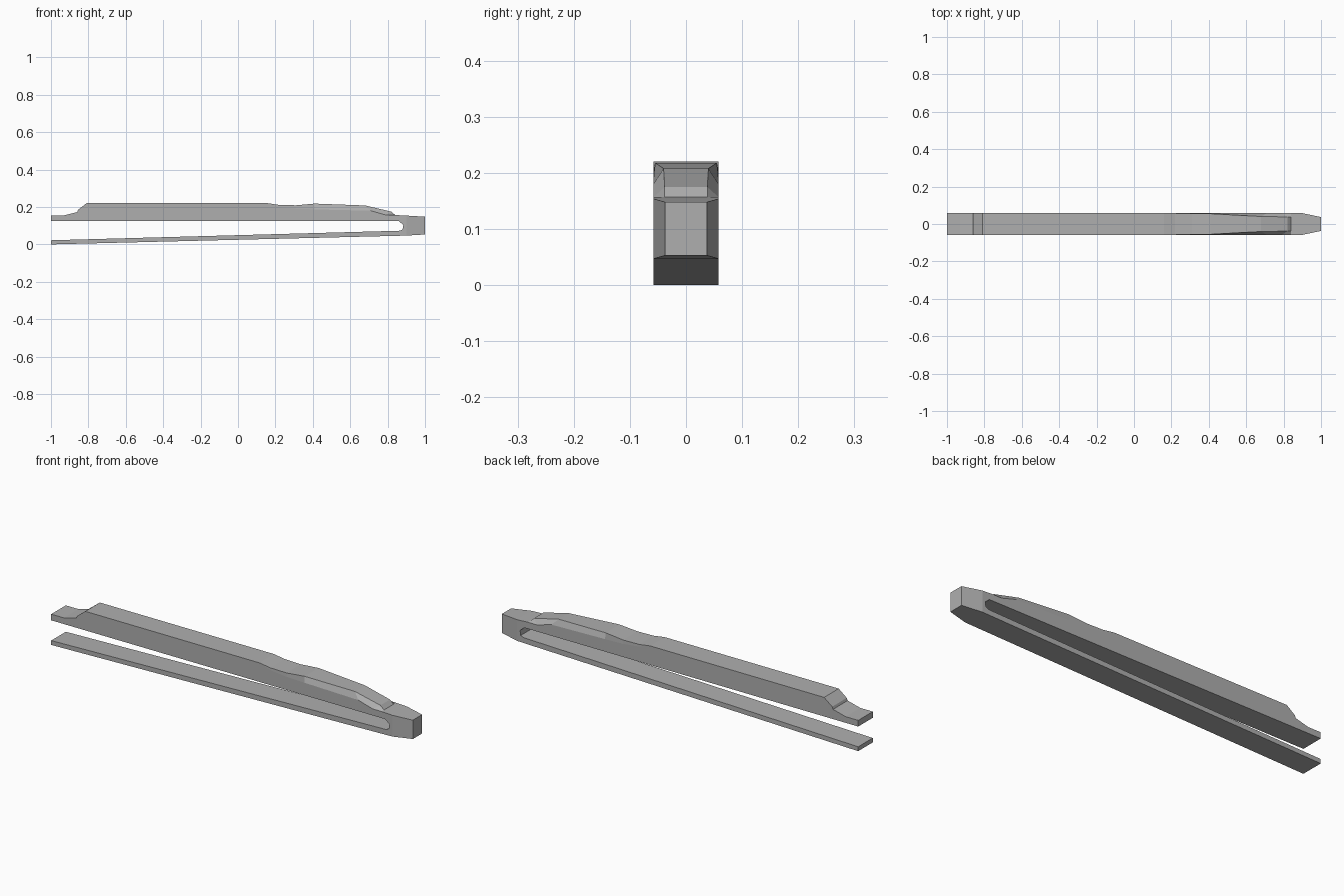
import bpy, bmesh

if "Cube" in bpy.data.objects:
    bpy.data.objects.remove(bpy.data.objects["Cube"])

W = 0.058  # half width of the clip

# Closed outline of the bent clip: x, z of the edge; optionally the half width
# there and the x, z where its chamfer meets the flat side wall.
OUTLINE = [
    # lower arm and inside of the bend
    (-1, 0), (-1, 0.022), (0.865, 0.073), (0.88, 0.08), (0.884, 0.104), (0.86, 0.124),
    # upper arm: tail step and long flat top
    (-1, 0.124), (-1, 0.155), (-0.93, 0.155), (-0.86, 0.173), (-0.855, 0.185),
    (-0.81, 0.22), (0.16, 0.22),
    # thumb rest with chamfered sides
    (0.22, 0.211, 0.0575, 0.22, 0.2), (0.31, 0.209, 0.057, 0.31, 0.19),
    (0.41, 0.218, 0.055, 0.41, 0.187), (0.68, 0.208, 0.04, 0.71, 0.18),
    (0.82, 0.175, 0.038, 0.79, 0.157), (0.84, 0.157, 0.038, 0.84, 0.157),
    # tapered head
    (0.9, 0.154), (1, 0.148, 0.037, 0.9, 0.154), (1, 0.053, 0.037, 0.9, 0.047), (0.9, 0.047),
]

mat = bpy.data.materials.new("steel grey")
mat.diffuse_color = (0.43, 0.43, 0.43, 1)
mat.use_nodes = True
mat.node_tree.nodes["Principled BSDF"].inputs["Base Color"].default_value = mat.diffuse_color

bm = bmesh.new()
cache = {}


def vert(x, y, z):
    key = (x, y, z)
    if key not in cache:
        cache[key] = bm.verts.new(key)
    return cache[key]


def face(verts):
    verts = list(dict.fromkeys(verts))
    if len(verts) > 2:
        bm.faces.new(verts)


rims = []
for s in (-1, 1):
    edge, wall = [], []
    for p in OUTLINE:
        x, z, w, xs, zs = p if len(p) == 5 else (p[0], p[1], W, p[0], p[1])
        edge.append(vert(x, s * w, z))
        wall.append(vert(xs, s * W, zs))
    face(wall)  # flat side wall
    for i in range(len(edge)):  # chamfers and head taper
        face([wall[i - 1], wall[i], edge[i], edge[i - 1]])
    rims.append(edge)

# strip across the width
a, b = rims
for i in range(len(a)):
    face([a[i - 1], a[i], b[i], b[i - 1]])
bmesh.ops.recalc_face_normals(bm, faces=bm.faces)

mesh = bpy.data.meshes.new("clip_body")
bm.to_mesh(mesh)
bm.free()
mesh.materials.append(mat)
obj = bpy.data.objects.new("clip_body", mesh)
bpy.context.collection.objects.link(obj)
